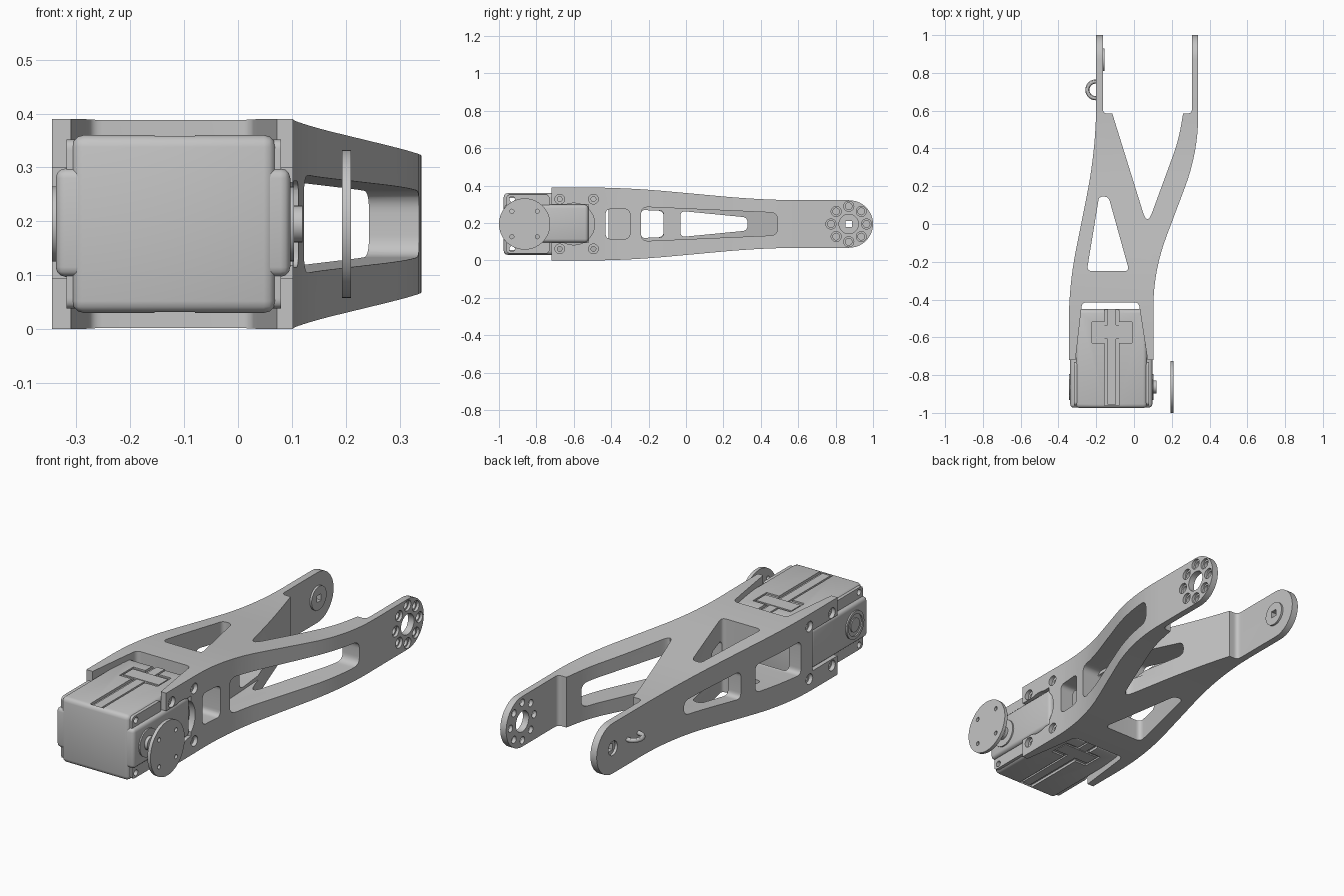
import bpy, bmesh, math
from mathutils import Vector

old = bpy.data.objects.get("Cube")
if old:
    bpy.data.objects.remove(old, do_unlink=True)

grey = bpy.data.materials.new("light_grey")
grey.use_nodes = True
grey.diffuse_color = (0.55, 0.55, 0.55, 1)
grey.node_tree.nodes["Principled BSDF"].inputs["Base Color"].default_value = (0.55, 0.55, 0.55, 1)

MID = 0.195   # height of the symmetry plane


def rounded(points, steps=8):
    """Polygon whose third value per corner is the length eaten by its rounding."""
    out = []
    for i, p in enumerate(points):
        c = Vector(p[:2])
        t = p[2] if len(p) > 2 else 0
        if not t:
            out.append(c)
            continue
        a = c + (Vector(points[i - 1][:2]) - c).normalized() * t
        b = c + (Vector(points[(i + 1) % len(points)][:2]) - c).normalized() * t
        for s in range(steps + 1):
            k = s / steps
            out.append(a * (1 - k) ** 2 + c * 2 * k * (1 - k) + b * k * k)
    return out


def prism(name, points, axis, lo, hi):
    """Extrude a rounded polygon: axis z takes (x, y) points, axis x takes (y, z)."""
    bm = bmesh.new()
    place = (lambda p, w: (p.x, p.y, w)) if axis == "z" else (lambda p, w: (w, p.x, p.y))
    pts = rounded(points)
    # Counter-clockwise order makes every face point outwards
    if sum(pts[i - 1].cross(pts[i]) for i in range(len(pts))) < 0:
        pts.reverse()
    low = [bm.verts.new(place(p, lo)) for p in pts]
    high = [bm.verts.new(place(p, hi)) for p in pts]
    bm.faces.new(low[::-1])
    bm.faces.new(high)
    for i in range(len(pts)):
        bm.faces.new((low[i - 1], low[i], high[i], high[i - 1]))
    mesh = bpy.data.meshes.new(name)
    bm.to_mesh(mesh)
    bm.free()
    mesh.materials.append(grey)
    ob = bpy.data.objects.new(name, mesh)
    bpy.context.collection.objects.link(ob)
    return ob


def rod(name, y, z, r, lo, hi, sides=28):
    ring = [(y + r * math.cos(math.tau * i / sides), z + r * math.sin(math.tau * i / sides))
            for i in range(sides)]
    return prism(name, ring, "x", lo, hi)


def box(name, x0, x1, y0, y1, z0, z1, t=0):
    return prism(name, [(y0, z0, t), (y1, z0, t), (y1, z1, t), (y0, z1, t)], "x", x0, x1)


def apply(ob, mod):
    bpy.context.view_layer.objects.active = ob
    bpy.ops.object.modifier_apply(modifier=mod.name)


def combine(ob, tools, operation="DIFFERENCE"):
    for tool in tools:
        mod = ob.modifiers.new("shape", "BOOLEAN")
        mod.operation, mod.solver, mod.object = operation, "EXACT", tool
        apply(ob, mod)
        bpy.data.objects.remove(tool, do_unlink=True)


def soften(ob, width):
    mod = ob.modifiers.new("soft", "BEVEL")
    mod.width, mod.segments, mod.limit_method = width, 3, "ANGLE"
    apply(ob, mod)


# Forked frame: plan outline limited by the tapering side outline
frame = prism("forked_frame", [
    (-0.345, -0.72), (-0.31, -0.72), (-0.275, -0.415, 0.025), (0.025, -0.415, 0.025),
    (0.072, -0.72), (0.102, -0.72), (0.102, -0.25, 0.2), (0.34, 0.38, 0.2), (0.34, 1.1),
    (0.307, 1.1), (0.307, 0.585, 0.025), (0.26, 0.585), (0.235, 0.44, 0.08),
    (0.07, -0.01, 0.075), (-0.115, 0.585), (-0.165, 0.585, 0.025), (-0.165, 1.1),
    (-0.2, 1.1), (-0.2, 0.4, 0.25), (-0.345, -0.325, 0.2)], "z", -0.05, 0.45)
upper = [(-0.8, 0.39), (-0.32, 0.39, 0.22), (0.42, 0.322, 0.22), (0.87, 0.322)]
tip = [(0.872 + 0.128 * math.sin(a), MID + 0.127 * math.cos(a))
       for a in [math.pi * i / 20 for i in range(1, 20)]]
lower = [(p[0], 2 * MID - p[1], *p[2:]) for p in reversed(upper)]
combine(frame, [prism("side", upper + tip + lower, "x", -0.5, 0.5)], "INTERSECT")


def tapered(y0, y1, h0, h1, lo, hi, t=0.03):
    return prism("window", [(y0, MID - h0, t), (y1, MID - h1, t),
                            (y1, MID + h1, t), (y0, MID + h0, t)], "x", lo, hi)


# Lightening windows
combine(frame, [
    prism("window", [(-0.25, -0.25, 0.03), (-0.025, -0.25, 0.03),
                     (-0.135, 0.145, 0.025), (-0.185, 0.145, 0.02)], "z", -0.1, 0.5),
    tapered(-0.43, -0.30, 0.08, 0.08, -0.1, 0.5),
    tapered(-0.43, -0.12, 0.085, 0.07, -0.5, -0.12),
    tapered(-0.24, -0.12, 0.075, 0.07, -0.15, 0.05, 0.02),
    tapered(-0.24, 0.49, 0.092, 0.06, 0.03, 0.5, 0.04),
    tapered(-0.03, 0.33, 0.07, 0.035, -0.5, 0.06),
])

# Openings for the motor cheeks
combine(frame, [box("cut", -0.5, 0.5, -0.8, -0.52, 0.095, 0.3),
                rod("cut", -0.6, MID, 0.112, 0.0, 0.5)])

# Countersunk mounting screw holes on both sides
for y in (-0.675, -0.495):
    for z in (0.062, 0.328):
        combine(frame, [rod("cut", y, z, 0.026, 0.082, 0.2),
                        rod("cut", y, z, 0.026, -0.5, -0.325),
                        rod("cut", y, z, 0.013, -0.5, 0.5)])

# Horn bolt circle in one fork tip, pivot socket in the other
holes = [rod("cut", 0.87, MID, 0.052, 0.25, 0.5)]
for i in range(8):
    a = math.tau * i / 8
    y, z = 0.87 + 0.095 * math.cos(a), MID + 0.095 * math.sin(a)
    holes += [rod("cut", y, z, 0.027, 0.326, 0.5, 20), rod("cut", y, z, 0.018, 0.25, 0.5, 20)]
combine(frame, holes)
combine(frame, [rod("boss", 0.87, MID, 0.06, -0.18, -0.155)], "UNION")
combine(frame, [rod("cut", 0.87, MID, 0.036, -0.3, -0.186),
                box("cut", -0.3, -0.1, 0.853, 0.887, MID - 0.017, MID + 0.017)])

# Motor case with rounded edges, and the wider cheeks through the frame
case = box("motor_case", -0.308, 0.07, -0.975, -0.45, 0.03, 0.36)
soften(case, 0.022)
cheeks = box("motor_cheeks", -0.338, 0.097, -0.972, -0.522, 0.097, 0.298)
soften(cheeks, 0.018)
ears = box("motor_ears", -0.318, 0.08, -0.96, -0.73, 0.038, 0.352, 0.02)

# Cable channel and clip recess, on top and underneath
for sign in (1, -1):
    def slab(name, x0, x1, y0, y1, h0, h1):
        z = sorted((MID + sign * h0, MID + sign * h1))
        return box(name, x0, x1, y0, y1, *z)
    grooves = [(-0.155, -0.08, -0.96, -0.4, 0.152), (-0.222, -0.01, -0.63, -0.52, 0.157)]
    for body in (case, ears):
        combine(body, [slab("cut", *g, 0.3) for g in grooves])
    side = "upper" if sign > 0 else "lower"
    slab(side + "_channel_strip", -0.14, -0.095, -0.955, -0.45, 0.14, 0.16)
    slab(side + "_clip_bar", -0.215, -0.017, -0.61, -0.535, 0.14, 0.163)

# Through holes at the front corners of the case
for z in (0.062, 0.328):
    for body in (case, ears):
        combine(body, [rod("cut", -0.93, z, 0.015, -0.5, 0.5, 20)])

# Output shaft, collar, loose horn disc and idler hub
AXLE = -0.863
rod("shaft_collar", AXLE, MID, 0.07, 0.08, 0.104)
rod("output_shaft", AXLE, MID, 0.034, 0.09, 0.12)
disc = rod("horn_disc", AXLE, MID, 0.137, 0.193, 0.21, 64)
combine(disc, [rod("cut", AXLE + dy, MID + dz, 0.011, 0.1, 0.3, 16)
               for dy in (-0.068, 0.068) for dz in (-0.068, 0.068)])
hub = rod("idler_hub", AXLE, MID, 0.07, -0.345, -0.32, 40)
combine(hub, [rod("cut", AXLE, MID, 0.055, -0.4, -0.339),
              rod("cut", AXLE, MID, 0.018, -0.4, -0.33)])
rod("idler_cap", AXLE, MID, 0.035, -0.344, -0.332)

# Cable loop on the outside of the plain fork arm
bpy.ops.mesh.primitive_torus_add(location=(-0.203, 0.71, MID), major_radius=0.044,
                                 minor_radius=0.011, major_segments=40, minor_segments=12)
loop = bpy.context.object
loop.name = "cable_loop"
loop.data.materials.append(grey)
combine(loop, [box("cut", -0.18, 0.0, 0.6, 0.8, 0.1, 0.3)])

# Smooth round surfaces while keeping hard edges
bpy.ops.object.select_all(action="DESELECT")
for ob in bpy.context.scene.objects:
    if ob.type == "MESH" and ob.data.materials and ob.data.materials[0] == grey:
        ob.select_set(True)
        bpy.context.view_layer.objects.active = ob
bpy.ops.object.shade_smooth_by_angle(angle=math.radians(30))
